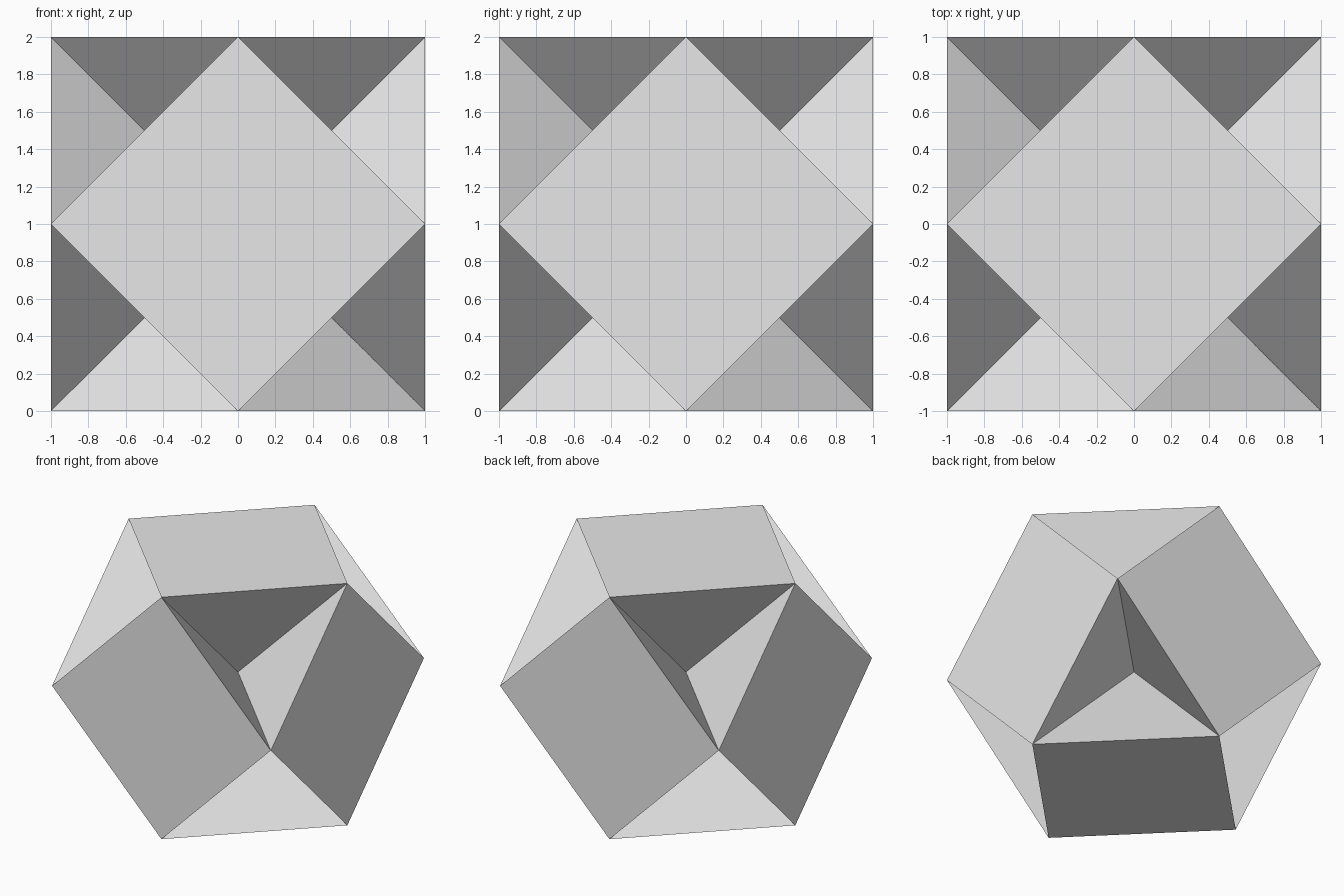
import bpy
from mathutils import Vector

if "Cube" in bpy.data.objects:
    bpy.data.objects.remove(bpy.data.objects["Cube"], do_unlink=True)

# Single plain grey
grey = bpy.data.materials.new("light_grey")
grey.use_nodes = True
colour = (0.8, 0.8, 0.8, 1.0)
grey.diffuse_color = colour
grey.node_tree.nodes["Principled BSDF"].inputs["Base Color"].default_value = colour

CENTRE = Vector((0, 0, 1))


def add_pyramid(name, direction):
    """Square pyramid with its tip at the centre and its base facing outward."""
    axis = Vector(direction)
    bpy.ops.mesh.primitive_cone_add(
        vertices=4, radius1=0, radius2=1, depth=1,
        location=CENTRE + axis / 2,
        rotation=axis.to_track_quat('Z', 'Y').to_euler())
    pyramid = bpy.context.object
    pyramid.name = name
    pyramid.data.name = name
    pyramid.data.materials.append(grey)
    bpy.ops.object.shade_flat()


# Six pyramids meet at the centre, leaving eight triangular hollows between them
directions = {
    "front": (0, -1, 0), "back": (0, 1, 0),
    "left": (1, 0, 0), "right": (-1, 0, 0),
    "top": (0, 0, 1), "bottom": (0, 0, -1),
}
for side, direction in directions.items():
    add_pyramid(side + "_pyramid", direction)
